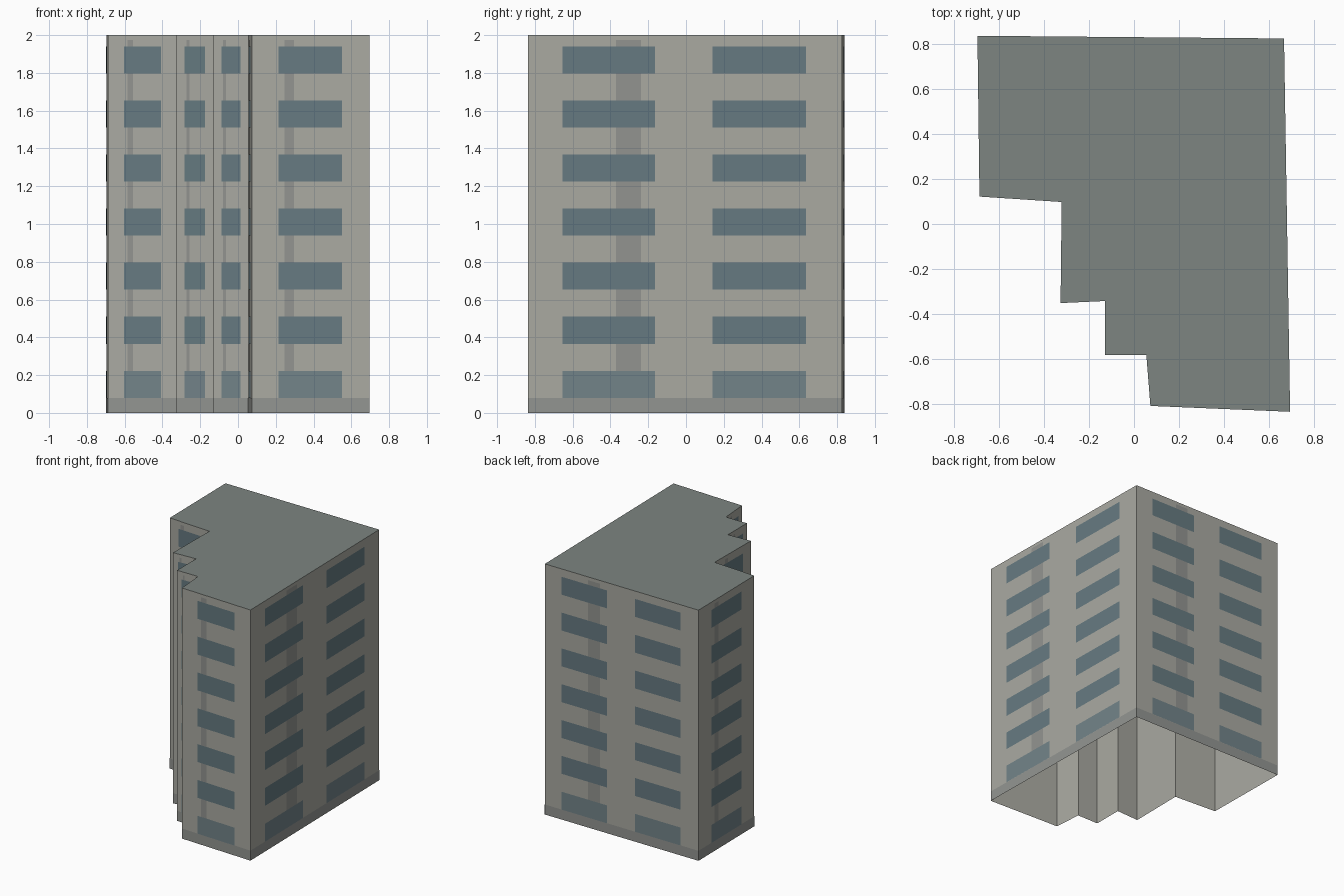
import bpy
from mathutils import Vector

if "Cube" in bpy.data.objects:
    bpy.data.objects.remove(bpy.data.objects["Cube"])

HEIGHT, FLOORS, PITCH, WIN_H, BASE_H = 2.0, 7, 0.286, 0.143, 0.08

# Stepped footprint, counter-clockwise from the front left corner
PLAN = [(0.073, -0.81), (0.695, -0.836), (0.668, 0.826), (-0.697, 0.838),
        (-0.688, 0.122), (-0.322, 0.098), (-0.327, -0.352), (-0.13, -0.343),
        (-0.13, -0.583), (0.055, -0.583)]
PLAN = [Vector((x, y, 0)) for x, y in PLAN]
WALLS = list(zip(PLAN, PLAN[1:] + PLAN[:1]))
UP = Vector((0, 0, 1))


def make(name, quads, color):
    """One mesh object from a list of polygons (corner lists)."""
    verts, faces = [], []
    for q in quads:
        faces.append(range(len(verts), len(verts) + len(q)))
        verts += q
    mesh = bpy.data.meshes.new(name)
    mesh.from_pydata(verts, [], [list(f) for f in faces])
    mat = bpy.data.materials.new(name + "_color")
    mat.diffuse_color = (*color, 1)
    mat.use_nodes = True
    mat.node_tree.nodes["Principled BSDF"].inputs["Base Color"].default_value = mat.diffuse_color
    mesh.materials.append(mat)
    obj = bpy.data.objects.new(name, mesh)
    bpy.context.collection.objects.link(obj)


def panel(wall, u0, u1, z0, z1, out=0.0):
    """Rectangle on a wall; u is the fraction along it, out the offset."""
    a, b = wall
    o = (b - a).cross(UP).normalized() * out
    p, q = a.lerp(b, u0) + o, a.lerp(b, u1) + o
    return [p + UP * z0, q + UP * z0, q + UP * z1, p + UP * z1]


windows, ground_windows, stripes = [], [], []
for wall in WALLS:
    length = (wall[1] - wall[0]).length
    # Long walls carry two windows per floor, short walls one
    bays = [(0.11, 0.405), (0.587, 0.885)] if length > 1 else [(0.228, 0.77)]
    stripes.append(panel(wall, 0.28, 0.36, BASE_H, 1.975, 0.0015))
    for floor in range(FLOORS):
        z = BASE_H + floor * PITCH
        for u0, u1 in bays:
            (windows if floor else ground_windows).append(
                panel(wall, u0, u1, z, z + WIN_H, 0.003))

# Outer walls (open underneath) and flat roof
make("walls", [panel(w, 0, 1, 0, HEIGHT) for w in WALLS], (0.40, 0.40, 0.36))
make("roof", [[p + UP * HEIGHT for p in PLAN]], (0.205, 0.235, 0.22))

# Facade markings
make("base_band", [panel(w, 0, 1, 0, BASE_H, 0.0015) for w in WALLS], (0.29, 0.30, 0.285))
make("stain_stripes", stripes, (0.29, 0.295, 0.28))
make("windows", windows, (0.133, 0.195, 0.22))
make("ground_windows", ground_windows, (0.17, 0.23, 0.25))
